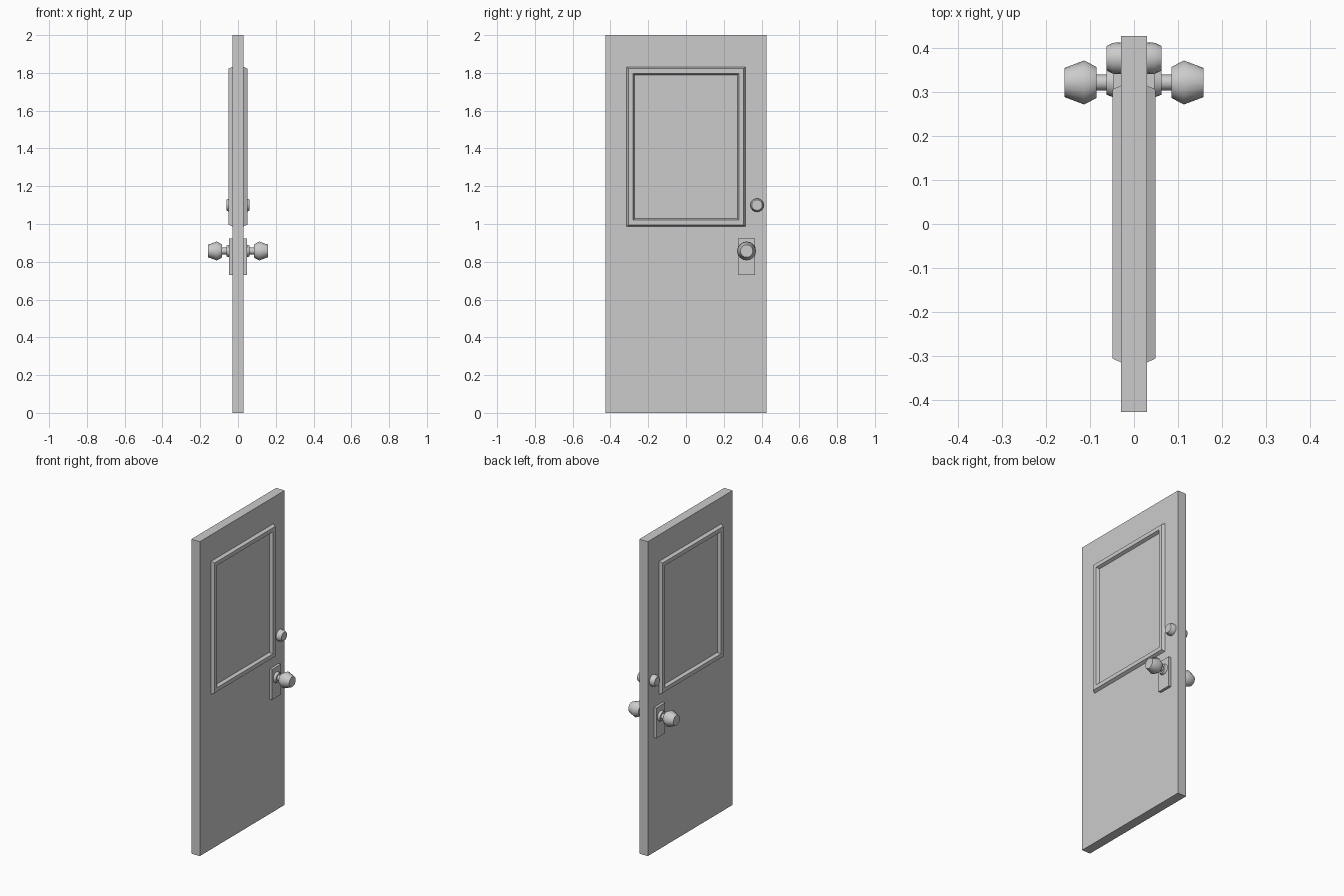
import bpy, bmesh, math

if "Cube" in bpy.data.objects:
    bpy.data.objects.remove(bpy.data.objects["Cube"])


def finish(name, bm, mirror=True, smooth=False):
    bmesh.ops.recalc_face_normals(bm, faces=bm.faces[:])
    me = bpy.data.meshes.new(name)
    bm.to_mesh(me)
    bm.free()
    if smooth:
        me.shade_smooth()
        me.set_sharp_from_angle(angle=math.radians(52))
    ob = bpy.data.objects.new(name, me)
    bpy.context.collection.objects.link(ob)
    if mirror:
        # repeat on the other face of the door
        ob.modifiers.new("both_faces", 'MIRROR').use_axis = (True, False, False)
    return ob


def box(name, lo, hi, mirror=True):
    bm = bmesh.new()
    bmesh.ops.create_cube(bm, size=1)
    for v in bm.verts:
        for i in range(3):
            v.co[i] = hi[i] if v.co[i] > 0 else lo[i]
    return finish(name, bm, mirror)


def lathe(name, y, z, profile, n=16):
    # profile of (x, radius) turned around an axis along x
    bm = bmesh.new()
    rings = []
    for x, r in profile:
        rings.append([bm.verts.new((x, y + r * math.cos(2 * math.pi * k / n),
                                    z + r * math.sin(2 * math.pi * k / n)))
                      for k in range(n)])
    for a, b in zip(rings, rings[1:]):
        for k in range(n):
            j = (k + 1) % n
            bm.faces.new((a[k], a[j], b[j], b[k]))
    bm.faces.new(rings[0])
    bm.faces.new(rings[-1])
    return finish(name, bm, smooth=True)


# door slab
box("door_slab", (-0.03, -0.427, 0), (0.03, 0.427, 2), mirror=False)

# mitred moulding frame: profile of (x, inset from outer edge)
bm = bmesh.new()
loops = []
for x, d in [(0.029, 0), (0.03, 0), (0.049, 0.009), (0.049, 0.034), (0.03, 0.042), (0.029, 0.042)]:
    y, z0, z1 = 0.314 - d, 0.987 + d, 1.832 - d
    loops.append([bm.verts.new((x, py, pz))
                  for py, pz in ((-y, z0), (y, z0), (y, z1), (-y, z1))])
for a, b in zip(loops, loops[1:] + loops[:1]):
    for k in range(4):
        j = (k + 1) % 4
        bm.faces.new((a[k], a[j], b[j], b[k]))
finish("panel_moulding", bm)

# lock hardware
box("knob_plate", (0.029, 0.276, 0.73), (0.047, 0.365, 0.923))
lathe("knob", 0.321, 0.857, [(0.046, 0.034), (0.062, 0.028), (0.062, 0.018), (0.085, 0.018),
                             (0.085, 0.035), (0.113, 0.05), (0.158, 0.033)])
lathe("deadbolt", 0.376, 1.10, [(0.029, 0.036), (0.048, 0.035), (0.062, 0.028)])
